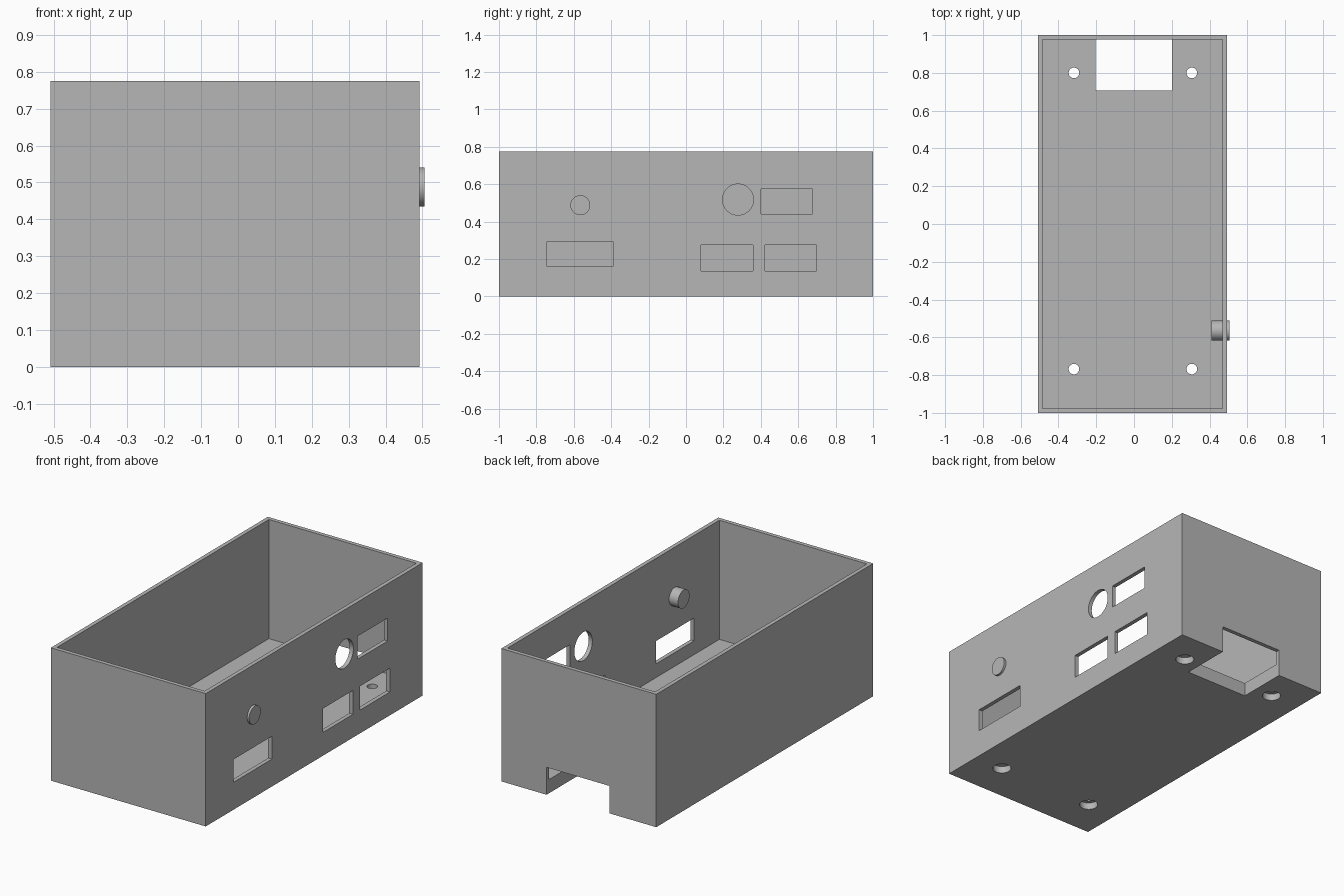
import bpy
import math

old = bpy.data.objects.get("Cube")
if old:
    bpy.data.objects.remove(old, do_unlink=True)

grey = bpy.data.materials.new("matte grey")
grey.use_nodes = True
grey.diffuse_color = (0.47, 0.47, 0.47, 1)
grey.node_tree.nodes["Principled BSDF"].inputs["Base Color"].default_value = grey.diffuse_color


def block(name, x, y, z):
    """Box spanning the given (min, max) ranges."""
    centre = [(a + b) / 2 for a, b in (x, y, z)]
    bpy.ops.mesh.primitive_cube_add(size=1, location=centre)
    ob = bpy.context.object
    ob.name = name
    ob.scale = [b - a for a, b in (x, y, z)]
    bpy.ops.object.transform_apply(location=True, rotation=False, scale=True)
    ob.data.materials.append(grey)
    return ob


def rod(name, radius, depth, location, along_x=False):
    turn = (0, math.pi / 2, 0) if along_x else (0, 0, 0)
    bpy.ops.mesh.primitive_cylinder_add(vertices=48, radius=radius, depth=depth,
                                        location=location, rotation=turn)
    ob = bpy.context.object
    ob.name = name
    ob.data.materials.append(grey)
    return ob


def cut(target, cutter):
    """Subtract the cutter from the target and discard it."""
    mod = target.modifiers.new("cut", 'BOOLEAN')
    mod.operation = 'DIFFERENCE'
    mod.solver = 'EXACT'
    mod.object = cutter
    bpy.context.view_layer.objects.active = target
    bpy.ops.object.modifier_apply(modifier=mod.name)
    bpy.data.objects.remove(cutter, do_unlink=True)


def smooth(ob):
    bpy.ops.object.select_all(action='DESELECT')
    ob.select_set(True)
    bpy.context.view_layer.objects.active = ob
    bpy.ops.object.shade_smooth_by_angle(angle=math.radians(30))


# Open-topped case with thin walls and a thicker floor
LEFT, RIGHT, HEIGHT, WALL, FLOOR = 0.492, -0.508, 0.775, 0.024, 0.08
case = block("case", (RIGHT, LEFT), (-1, 1), (0, HEIGHT))
cut(case, block("cavity", (RIGHT + WALL, LEFT - WALL),
                (-1 + WALL, 1 - WALL), (FLOOR, 1)))

# Rectangular ports in the left wall
ports = [((-0.743, -0.39), (0.16, 0.293)),
         ((0.08, 0.357), (0.136, 0.275)),
         ((0.422, 0.698), (0.136, 0.275)),
         ((0.401, 0.677), (0.441, 0.575))]
for y, z in ports:
    cut(case, block("port", (0.42, 0.55), y, z))

# Round port beside the upper rectangle
cut(case, rod("round_port", 0.083, 0.15, (0.48, 0.278, 0.518), True))

# Cable notch through the floor and the back wall
cut(case, block("notch", (-0.205, 0.2), (0.706, 1.1), (-0.1, 0.16)))

# Screw holes, counterbored from below
for x in (-0.318, 0.306):
    for y in (-0.768, 0.8):
        cut(case, rod("screw_hole", 0.028, 0.4, (x, y, 0.05)))
        cut(case, rod("counterbore", 0.05, 0.08, (x, y, 0)))
smooth(case)

# Push button passing through the left wall
smooth(rod("button", 0.053, 0.095, (0.4575, -0.565, 0.488), True))
